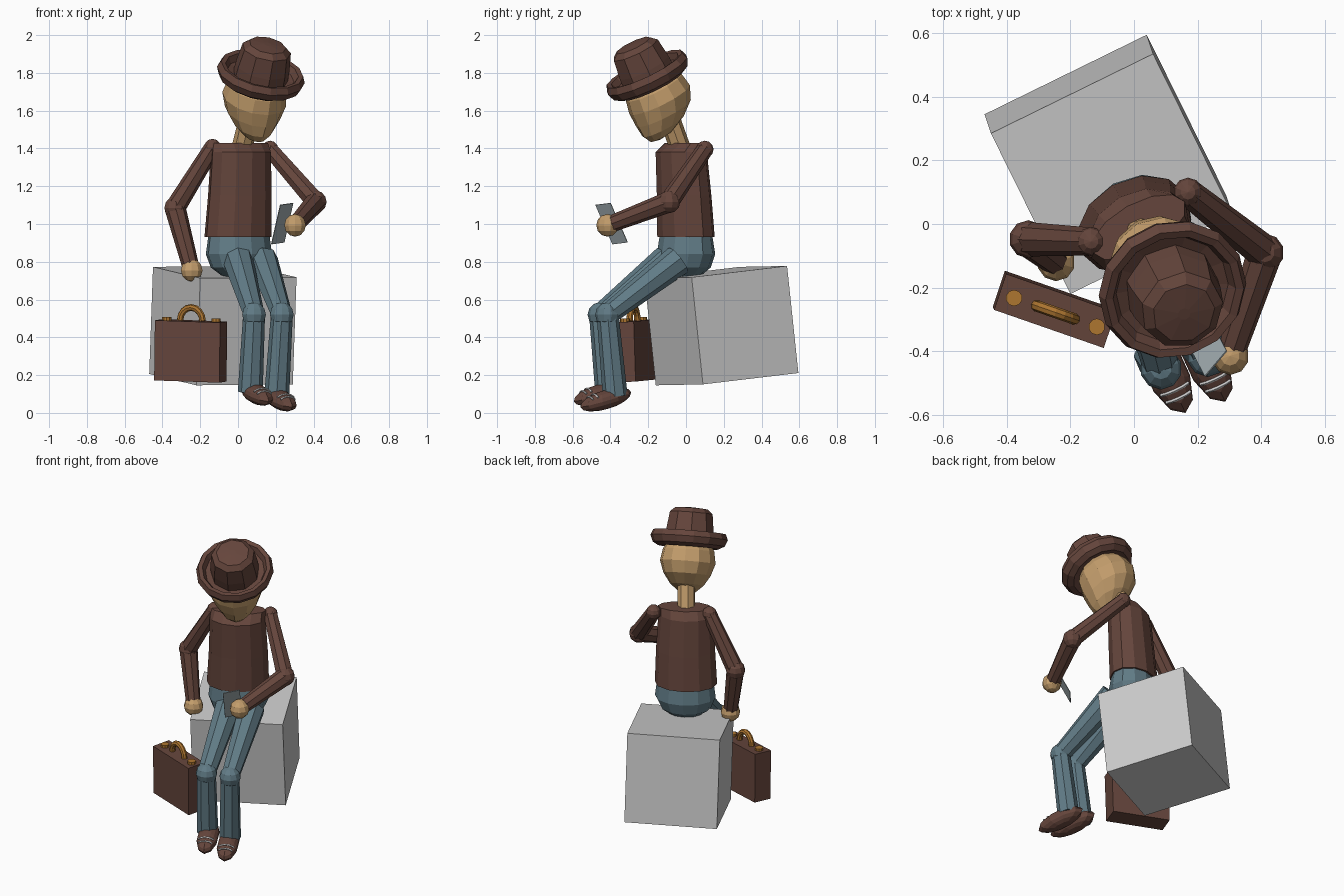
import bpy, bmesh
from math import sin, cos, pi, radians
from mathutils import Vector as V, Matrix

if "Cube" in bpy.data.objects:
    bpy.data.objects.remove(bpy.data.objects["Cube"])

def material(name, *rgb):
    m = bpy.data.materials.new(name)
    m.diffuse_color = (*rgb, 1)
    m.use_nodes = True
    m.node_tree.nodes["Principled BSDF"].inputs["Base Color"].default_value = m.diffuse_color
    return m

BROWN = material("brown", 0.13, 0.06, 0.045)
SKIN = material("tan", 0.55, 0.34, 0.15)
DENIM = material("denim", 0.12, 0.2, 0.24)
GOLD = material("gold", 0.42, 0.18, 0.03)
PALE = material("pale", 0.8, 0.8, 0.8)
PAPER = material("paper", 0.36, 0.42, 0.44)

def finish(name, bm, mat=None):
    bmesh.ops.recalc_face_normals(bm, faces=bm.faces)
    mesh = bpy.data.meshes.new(name)
    bm.to_mesh(mesh)
    bm.free()
    if mat:
        mesh.materials.append(mat)
    ob = bpy.data.objects.new(name, mesh)
    bpy.context.collection.objects.link(ob)
    return ob

def loft(name, rings, mat, n=8):
    """Skin through rings given as (centre, half-axis, half-axis), with end caps."""
    bm = bmesh.new()
    loops = [[bm.verts.new(c + a * cos(2 * pi * i / n) + b * sin(2 * pi * i / n))
              for i in range(n)] for c, a, b in rings]
    for p, q in zip(loops, loops[1:]):
        for i in range(n):
            j = (i + 1) % n
            bm.faces.new((p[i], p[j], q[j], q[i]))
    bm.faces.new(loops[0])
    bm.faces.new(loops[-1])
    return finish(name, bm, mat)

def tube(name, pts, radii, mat, n=8, ref=V((1, 0, 0))):
    pts = [V(p) for p in pts]
    rings = []
    for i, p in enumerate(pts):
        d = pts[min(i + 1, len(pts) - 1)] - pts[max(i - 1, 0)]
        a = d.cross(ref).normalized()
        b = d.cross(a).normalized()
        rings.append((p, a * radii[i], b * radii[i]))
    return loft(name, rings, mat, n)

def frame(origin, x, y, z):
    m = Matrix((x, y, z)).transposed().to_4x4()
    m.translation = V(origin)
    return m

def ball(name, centre, r, mat):
    bm = bmesh.new()
    bmesh.ops.create_uvsphere(bm, u_segments=10, v_segments=6, radius=r,
                              matrix=Matrix.Translation(centre))
    return finish(name, bm, mat)

def block(name, corner, u, v, w, mat=None):
    """Parallelepiped from a corner and three edge vectors."""
    u, v, w = V(u), V(v), V(w)
    bm = bmesh.new()
    bmesh.ops.create_cube(bm, size=1, matrix=frame(V(corner) + (u + v + w) / 2, u, v, w))
    return finish(name, bm, mat)

# Tilted seat block
block("seat_block", (-0.2, -0.22, 0.713), (0.51, 0.25, 0.005),
      (-0.25, 0.505, 0.06), (-0.02, 0.06, -0.567))

# Suitcase with handle and studs
block("suitcase", (-0.44, -0.27, 0.49), (0.345, -0.12, -0.012),
      (0.038, 0.113, 0.006), (-0.004, 0.01, -0.318), BROWN)
side = V((0.345, -0.12, -0.012)).normalized()
up = V((0, 0, 1))
grip = V((-0.247, -0.278, 0.488))
tube("suitcase_handle", [grip + side * 0.063 * cos(t) + up * 0.07 * sin(t)
                         for t in [pi * i / 8 for i in range(9)]],
     [0.018] * 9, GOLD, 8, side.cross(up))
for i, s in enumerate((-1, 1)):
    c = grip + side * 0.138 * s
    tube(f"suitcase_stud_{i + 1}", [c - up * 0.015, c + up * 0.015], [0.026] * 2, GOLD, 10)

# Torso and hips: oval rings turned with the body
def body(name, rows, mat, n=12):
    lat, fwd = V((cos(radians(29)), sin(radians(29)), 0)), V((sin(radians(29)), -cos(radians(29)), 0))
    loft(name, [(V((x, y, z)), lat * a, fwd * b) for x, y, z, a, b in rows], mat, n)

body("jacket", [(0, 0, 0.93, 0.19, 0.14), (0.01, -0.01, 1.15, 0.18, 0.133),
                (0.015, -0.025, 1.38, 0.17, 0.125), (0.015, -0.01, 1.43, 0.165, 0.075)], BROWN)
body("hips", [(0.005, 0, 0.96, 0.17, 0.125), (0.005, 0, 0.84, 0.185, 0.145),
              (0.005, -0.005, 0.77, 0.155, 0.13), (0.01, -0.01, 0.72, 0.09, 0.08)], DENIM)
tube("neck", [(0.02, -0.03, 1.4), (0.055, -0.08, 1.54)], [0.055, 0.055], SKIN)

# Head, tipped forward, narrowing to the chin
n_up = V((0.2, -0.42, 0.88)).normalized()
fwd = V((0.42, -0.8, 0))
fwd = (fwd - n_up * fwd.dot(n_up)).normalized()
lat = fwd.cross(n_up)
bm = bmesh.new()
bmesh.ops.create_uvsphere(bm, u_segments=12, v_segments=8, radius=1)
for v in bm.verts:
    t = max(0, -v.co.z)
    v.co.x *= 1 - 0.2 * t
    v.co.y += 0.55 * t * t
    v.co = V((v.co.x * 0.17, v.co.y * 0.18, v.co.z * 0.19))
bm.transform(frame((0.085, -0.14, 1.66), lat, fwd, n_up))
finish("head", bm, SKIN)

# Hat: rolled brim and faceted crown
def hat(name, profile, n):
    base = V((0.112, -0.187, 1.75))
    loft(name, [(base + n_up * h, lat * r, fwd * r) for r, h in profile], BROWN, n)

hat("hat_brim", [(0.14, 0.01), (0.185, -0.015), (0.22, 0.005), (0.237, 0.045),
                 (0.222, 0.08), (0.197, 0.075), (0.18, 0.04), (0.14, 0.03)], 14)
hat("hat_crown", [(0.15, 0.01), (0.146, 0.09), (0.132, 0.195), (0.1, 0.222), (0.02, 0.228)], 9)

# Arms: shoulder, elbow, hand
arms = {"right": ((-0.135, -0.055, 1.405), (-0.333, -0.048, 1.085), (-0.245, -0.12, 0.755)),
        "left": ((0.17, 0.1, 1.395), (0.412, -0.09, 1.117), (0.302, -0.415, 0.993))}
for s, (sh, el, ha) in arms.items():
    ball(f"{s}_shoulder", sh, 0.046, BROWN)
    tube(f"{s}_upper_arm", [sh, el], [0.044, 0.054], BROWN)
    ball(f"{s}_elbow", el, 0.06, BROWN)
    tube(f"{s}_forearm", [el, ha], [0.056, 0.044], BROWN)
    ball(f"{s}_hand", ha, 0.06, SKIN)

# Sheet held in the hand
block("paper_sheet", (0.225, -0.48, 1.1), (0.068, 0.08, 0.01),
      (-0.047, 0.09, -0.208), (-0.003, 0.002, 0.002), PAPER)

# Legs and laced shoes
legs = {"right": ((0.0, -0.1, 0.81), (0.085, -0.455, 0.52), (0.065, -0.415, 0.11), (0.1, -0.46, 0.1)),
        "left": ((0.13, -0.04, 0.81), (0.232, -0.415, 0.52), (0.205, -0.375, 0.09), (0.225, -0.425, 0.07))}
toe = V((0.4, -0.87, -0.26)).normalized()
across = toe.cross(up).normalized()
top = across.cross(toe)
for s, (hip, knee, ankle, foot) in legs.items():
    tube(f"{s}_thigh", [hip, knee], [0.082, 0.056], DENIM)
    ball(f"{s}_knee", knee, 0.066, DENIM)
    tube(f"{s}_shin", [knee, ankle], [0.058, 0.066], DENIM)
    m = frame(foot, across, toe, top)
    bm = bmesh.new()
    bmesh.ops.create_uvsphere(bm, u_segments=10, v_segments=8, radius=1,
                              matrix=m @ Matrix.Diagonal((0.066, 0.153, 0.05, 1)))
    finish(f"{s}_shoe", bm, BROWN)
    for k, d in enumerate((0.06, 0.09)):
        f = (1 - (d / 0.153) ** 2) ** 0.5
        arc = [m @ V((0.066 * f * sin(t), d, 0.05 * f * cos(t))) for t in (-0.9, -0.45, 0, 0.45, 0.9)]
        tube(f"{s}_shoe_lace_{k + 1}", arc, [0.006] * 5, PALE, 5, toe)
